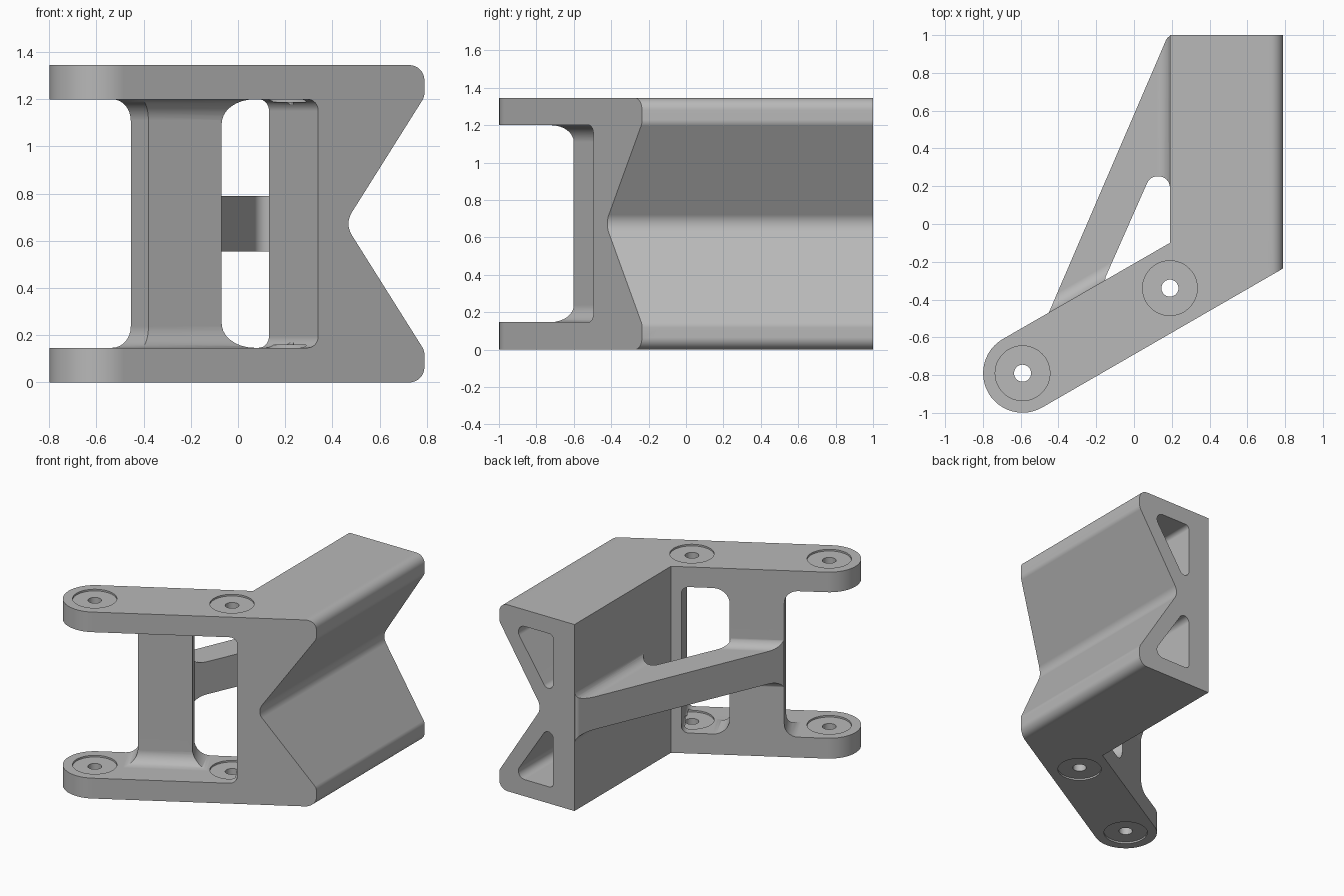
import bpy, bmesh, math
from mathutils import Vector

if "Cube" in bpy.data.objects:
    bpy.data.objects.remove(bpy.data.objects["Cube"])

HEIGHT, LOW, HIGH = 1.345, 0.147, 1.2      # total height, inner faces of the two arms
HALF = 0.209                               # half width of an arm
PIVOT = Vector((-0.59, -0.79, 0))          # centre of the rounded arm end
X, Y, Z = Vector((1, 0, 0)), Vector((0, 1, 0)), Vector((0, 0, 1))
ALONG = Vector((math.cos(math.pi / 6), 0.5, 0))   # along the arm
ACROSS = Vector((-0.5, math.cos(math.pi / 6), 0))  # front to back of the arm
ORIGIN = Vector((0, 0, 0))


def rounded(corners, steps=8):
    """Outline from (x, y, radius) corners, each replaced by a tangent arc."""
    out = []
    for i, (x, y, r) in enumerate(corners):
        p = Vector((x, y))
        if r == 0:
            out.append(p)
            continue
        a = (Vector(corners[i - 1][:2]) - p).normalized()
        b = (Vector(corners[(i + 1) % len(corners)][:2]) - p).normalized()
        half = a.angle(b) / 2
        centre = p + (a + b).normalized() * (r / math.sin(half))
        start = p + a * (r / math.tan(half)) - centre
        end = p + b * (r / math.tan(half)) - centre
        turn = start.angle_signed(end)
        for k in range(steps + 1):
            t = -turn * k / steps
            c, s = math.cos(t), math.sin(t)
            out.append(centre + Vector((start.x * c - start.y * s,
                                        start.x * s + start.y * c)))
    return out


def prism(name, outline, lo, hi, axes=(X, Y, Z), origin=ORIGIN, bevel_at=None):
    """Extrude an outline in the plane of the first two axes along the third."""
    a, b, c = axes
    bm = bmesh.new()
    rings = [[bm.verts.new(origin + a * p[0] + b * p[1] + c * h) for p in outline]
             for h in (lo, hi)]
    n = len(outline)
    for ring in rings:
        bm.faces.new(ring)
    for i in range(n):
        j = (i + 1) % n
        bm.faces.new((rings[0][i], rings[0][j], rings[1][j], rings[1][i]))
    if bevel_at:
        height, radius = bevel_at
        edges = [e for e in bm.edges if all(abs(v.co.z - height) < 1e-5 for v in e.verts)]
        bmesh.ops.bevel(bm, geom=edges, offset=radius, segments=8, profile=0.5,
                        affect='EDGES')
    bmesh.ops.recalc_face_normals(bm, faces=bm.faces)
    mesh = bpy.data.meshes.new(name)
    bm.to_mesh(mesh)
    bm.free()
    obj = bpy.data.objects.new(name, mesh)
    bpy.context.collection.objects.link(obj)
    return obj


def combine(target, tool, operation='DIFFERENCE'):
    mod = target.modifiers.new(operation, 'BOOLEAN')
    mod.operation, mod.solver, mod.object = operation, 'EXACT', tool
    bpy.context.view_layer.objects.active = target
    bpy.ops.object.modifier_apply(modifier=mod.name)
    bpy.data.objects.remove(tool)


# Solid body: angled arm with a round end, running into the straight block
plan = []
for k in range(25):
    t = math.pi * k / 24
    plan.append((PIVOT + ACROSS * HALF * math.cos(t) - ALONG * HALF * math.sin(t))[:2])
body = prism("bracket_body", plan + [(0.79, -0.235), (0.79, 1), (0.19, 1), (0.19, -0.1)],
             0, HEIGHT)

# V groove and rounded outer edges along the block
groove = rounded([(0.71, HEIGHT + 0.1, 0), (0.71, HEIGHT, 0), (0.79, HEIGHT, 0.065),
                  (0.79, 1.21, 0.06), (0.452, HEIGHT / 2, 0.09), (0.79, 0.135, 0.06),
                  (0.79, 0, 0.065), (0.71, 0, 0), (0.71, -0.1, 0), (1, -0.1, 0),
                  (1, HEIGHT + 0.1, 0)])
combine(body, prism("groove_cutter", groove, -1.5, 1.5, (X, Z, Y)))

# Openings between the arms: outside, inside and in front of the post
POST_L, POST_R, POST_FRONT, WALL = 0.277, 0.635, 0.059, 0.953


def opening(a0, a1, r0, r1):
    return rounded([(a0, LOW, r0), (a1, LOW, r1), (a1, HIGH, r1), (a0, HIGH, r0)])


combine(body, prism("outer_opening", opening(-0.5, POST_L, 0, 0.09), -0.5, 0.5,
                    (ALONG, Z, ACROSS), PIVOT))
combine(body, prism("inner_opening", opening(POST_R, WALL, 0.11, 0.05), -0.5, 0.5,
                    (ALONG, Z, ACROSS), PIVOT))
combine(body, prism("front_opening", opening(-0.5, POST_FRONT, 0, 0.09), 0.1, 0.8,
                    (ACROSS, Z, ALONG), PIVOT))

# Triangular pockets in the back of the block
for side in (0, 1):
    tri = [(0.36, 0.12, 0.03), (0.68, 0.12, 0.05), (0.36, 0.61, 0.04)]
    if side:
        tri = [(x, HEIGHT - z, r) for x, z, r in tri]
    combine(body, prism("pocket_cutter", rounded(tri), 0.1, 1.2, (X, Z, Y)))

# Diagonal strut, filleted into the post and the block
strut = prism("strut", rounded([(-0.45, -0.467, 0), (0.18, 0.998, 0.04), (0.25, 0.998, 0),
                                (0.25, 0.1, 0), (0.19, 0.1, 0), (0.19, 0.252, 0.058),
                                (0.085, 0.252, 0.058), (-0.15, -0.28, 0),
                                (-0.16, -0.34, 0), (-0.4, -0.52, 0)]), 0.46, 0.89)
slope = ALONG.y / ALONG.x
space = [(0.191, -0.101), (0.191, 1.5), (-1.2, 1.5), (-1.2, -0.101 - 1.391 * slope)]
combine(strut, prism("strut_top_cutter", space, 0.79, 1.1, bevel_at=(0.79, 0.07)))
combine(strut, prism("strut_bottom_cutter", space, 0.2, 0.555, bevel_at=(0.555, 0.07)))
combine(body, strut, 'UNION')

# Pivot holes with shallow seats on both faces of each arm
for centre in (PIVOT, PIVOT + ALONG * 0.901):
    def disc(radius):
        return [(radius * math.cos(k * math.tau / 48), radius * math.sin(k * math.tau / 48))
                for k in range(48)]
    for lo, hi in ((-0.1, 0.012), (LOW - 0.012, LOW + 0.012),
                   (HIGH - 0.012, HIGH + 0.012), (HEIGHT - 0.012, HEIGHT + 0.1)):
        combine(body, prism("seat_cutter", disc(0.145), lo, hi, origin=centre))
    for lo, hi in ((-0.1, LOW + 0.05), (HIGH - 0.05, HEIGHT + 0.1)):
        combine(body, prism("hole_cutter", disc(0.045), lo, hi, origin=centre))

# Single grey finish
grey = bpy.data.materials.new("plain_grey")
grey.use_nodes = True
colour = (0.48, 0.48, 0.48, 1)
grey.diffuse_color = colour
grey.node_tree.nodes["Principled BSDF"].inputs["Base Color"].default_value = colour
body.data.materials.clear()
body.data.materials.append(grey)

bpy.ops.object.select_all(action='DESELECT')
body.select_set(True)
bpy.context.view_layer.objects.active = body
bpy.ops.object.shade_smooth_by_angle(angle=math.radians(30))
weighted = body.modifiers.new("even_shading", 'WEIGHTED_NORMAL')
weighted.keep_sharp = True
